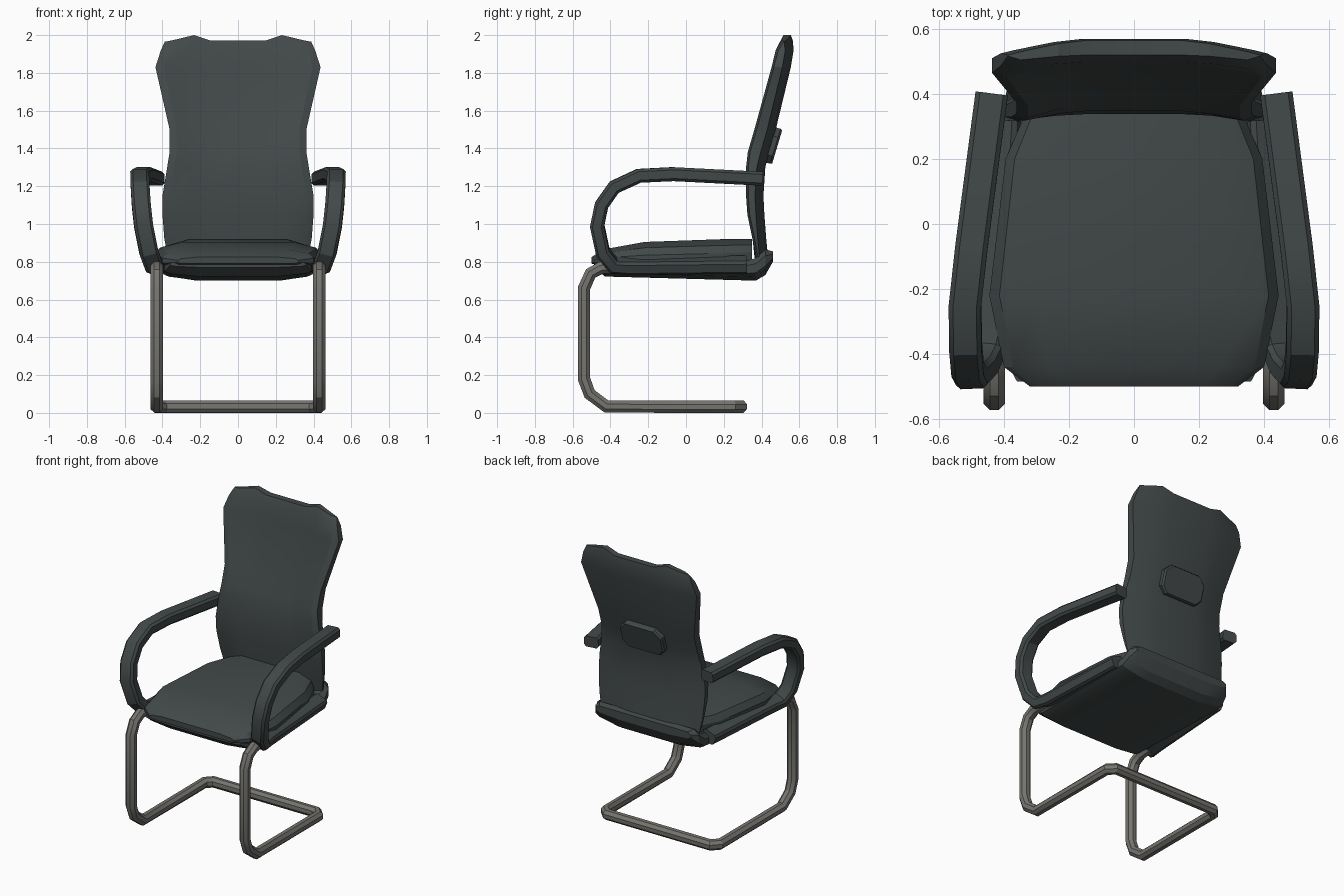
import bpy, bmesh, math
from mathutils import Vector

if "Cube" in bpy.data.objects:
    bpy.data.objects.remove(bpy.data.objects["Cube"])


def material(name, rgb):
    m = bpy.data.materials.new(name)
    m.diffuse_color = (*rgb, 1)
    m.use_nodes = True
    m.node_tree.nodes["Principled BSDF"].inputs["Base Color"].default_value = m.diffuse_color
    return m


LEATHER = material("dark grey leather", (0.055, 0.066, 0.066))
METAL = material("warm grey metal", (0.18, 0.176, 0.16))


def loft(name, rings, mat, angle=25):
    """Skin equal-length rings; caps are quad strips joining point i to n-1-i."""
    n = len(rings[0])
    verts = [tuple(p) for r in rings for p in r]
    faces = []
    for k in range(len(rings) - 1):
        a, b = k * n, (k + 1) * n
        faces += [(a + i, a + (i + 1) % n, b + (i + 1) % n, b + i) for i in range(n)]
    for o in (0, (len(rings) - 1) * n):
        faces += [(o + i, o + i + 1, o + n - 2 - i, o + n - 1 - i) for i in range(n // 2 - 1)]
    mesh = bpy.data.meshes.new(name)
    mesh.from_pydata(verts, [], faces)
    bm = bmesh.new()
    bm.from_mesh(mesh)
    bmesh.ops.recalc_face_normals(bm, faces=bm.faces)
    bm.to_mesh(mesh)
    bm.free()
    mesh.materials.append(mat)
    ob = bpy.data.objects.new(name, mesh)
    bpy.context.collection.objects.link(ob)
    bpy.ops.object.select_all(action='DESELECT')
    ob.select_set(True)
    bpy.context.view_layer.objects.active = ob
    bpy.ops.object.shade_smooth_by_angle(angle=math.radians(angle))
    return ob


def sweep(name, path, section, mat, angle=25):
    """Carry a (side, up) section along a path without twisting."""
    pts = [Vector(p) for p in path]
    rings, side, prev = [], Vector((1, 0, 0)), None
    for i, p in enumerate(pts):
        t = Vector((0, 0, 0))
        if i > 0:
            t += (p - pts[i - 1]).normalized()
        if i < len(pts) - 1:
            t += (pts[i + 1] - p).normalized()
        t.normalize()
        if prev is not None:
            side = prev.rotation_difference(t) @ side
        side = (side - t * side.dot(t)).normalized()
        up = side.cross(t)
        rings.append([p + side * a + up * b for a, b in section])
        prev = t
    return loft(name, rings, mat, angle)


def cushion(name, rows, us, drops, rises):
    """Rows of (y, half width, bottom z, top z) with softened edges."""
    us = [-u for u in us] + us[::-1]
    dr, ri = drops + drops[::-1], rises + rises[::-1]
    rings = []
    for y, hw, zb, zt in rows:
        h = zt - zb
        top = [(u * hw, y, zt - d * h) for u, d in zip(us, dr)]
        bot = [(u * hw, y, zb + r * h) for u, r in zip(us, ri)]
        rings.append(top + bot[::-1])
    return loft(name, rings, LEATHER)


# Seat cushion and the shell below it
cushion("seat_cushion", [
    (-0.50, 0.32, 0.79, 0.825), (-0.44, 0.40, 0.775, 0.865),
    (-0.22, 0.445, 0.765, 0.905), (0.20, 0.395, 0.77, 0.92),
    (0.35, 0.33, 0.78, 0.92)],
    [1, 0.93, 0.66], [0.5, 0.22, 0], [0.2, 0, 0])
cushion("seat_shell", [
    (-0.485, 0.36, 0.77, 0.80), (-0.43, 0.39, 0.722, 0.80),
    (0.30, 0.40, 0.702, 0.80), (0.37, 0.40, 0.70, 0.82),
    (0.42, 0.39, 0.73, 0.865), (0.46, 0.36, 0.80, 0.855)],
    [1, 0.92, 0.55], [0.25, 0, 0], [0.35, 0.2, 0])

# Backrest: rows of (z, half width, front edge y, back centre y)
us = [1, 0.9, 0.6, 0.38]
cols = [-u for u in us] + us[::-1]
crest = {1: -0.035, 0.9: -0.028, 0.6: 0, 0.38: -0.028}
rings = []
for z, hw, yf, yb in [
        (0.82, 0.37, 0.37, 0.435), (0.92, 0.39, 0.352, 0.425),
        (1.05, 0.40, 0.325, 0.415), (1.15, 0.40, 0.318, 0.41),
        (1.30, 0.375, 0.318, 0.42), (1.38, 0.362, 0.327, 0.44),
        (1.50, 0.362, 0.362, 0.475), (1.83, 0.437, 0.453, 0.555),
        (1.95, 0.41, 0.475, 0.57), (2.0, 0.388, 0.505, 0.565)]:
    yc = yb - 0.072 if z < 2 else yb - 0.045
    front = {1: yf + 0.012, 0.9: yf, 0.6: yf + 0.75 * (yc - yf), 0.38: yc}
    back = {1: yb - 0.045, 0.9: yb - 0.035, 0.6: yb - 0.01, 0.38: yb}
    zz = [z + (crest[abs(u)] if z > 1.9 else 0) for u in cols]
    f = [(u * hw, front[abs(u)], h) for u, h in zip(cols, zz)]
    b = [(u * hw, back[abs(u)], h) for u, h in zip(cols, zz)]
    rings.append(f + b[::-1])
loft("backrest", rings, LEATHER)

# Small plate on the rear of the backrest
outline = [(-0.11, 0.095), (-0.16, 0.05), (-0.16, -0.05), (-0.12, -0.09),
           (0.12, -0.09), (0.16, -0.05), (0.16, 0.05), (0.11, 0.095)]
rings = []
for depth, s in ((-0.03, 1), (0.02, 1), (0.03, 0.94)):
    rings.append([(x * s, 0.452 + 0.3 * v * s + depth, 1.415 + v * s - 0.3 * depth)
                  for x, v in outline])
loft("back_plate", rings, LEATHER)

# Looped armrests, running back along the seat sides
w, h, c = 0.05, 0.037, 0.014
arm_section = [(-w, h - c), (-w + c, h), (w - c, h), (w, h - c),
               (w, c - h), (w - c, -h), (c - w, -h), (-w, c - h)]
arm_path = [(0.438, 0.40, 1.24), (0.50, -0.07, 1.264), (0.52, -0.25, 1.255),
            (0.518, -0.38, 1.195), (0.512, -0.447, 1.10), (0.50, -0.47, 0.99),
            (0.472, -0.44, 0.85), (0.447, -0.385, 0.783), (0.43, -0.30, 0.778),
            (0.395, 0.32, 0.785)]
for side, s in (("right", 1), ("left", -1)):
    sweep(side + "_armrest", [(s * x, y, z) for x, y, z in arm_path],
          arm_section, LEATHER)

# Cantilever tube frame: one continuous octagonal tube
R = 0.033 / math.cos(math.pi / 8)
tube = [(R * math.cos((i + 0.5) * math.pi / 4), R * math.sin((i + 0.5) * math.pi / 4))
        for i in range(8)]
half = [(0.43, -0.36, 0.775), (0.43, -0.45, 0.768), (0.43, -0.505, 0.738),
        (0.43, -0.54, 0.66), (0.43, -0.54, 0.18), (0.43, -0.51, 0.10),
        (0.43, -0.42, 0.033), (0.43, 0.25, 0.033), (0.39, 0.292, 0.033)]
sweep("tube_frame", half + [(-x, y, z) for x, y, z in half[::-1]], tube, METAL, 30)
